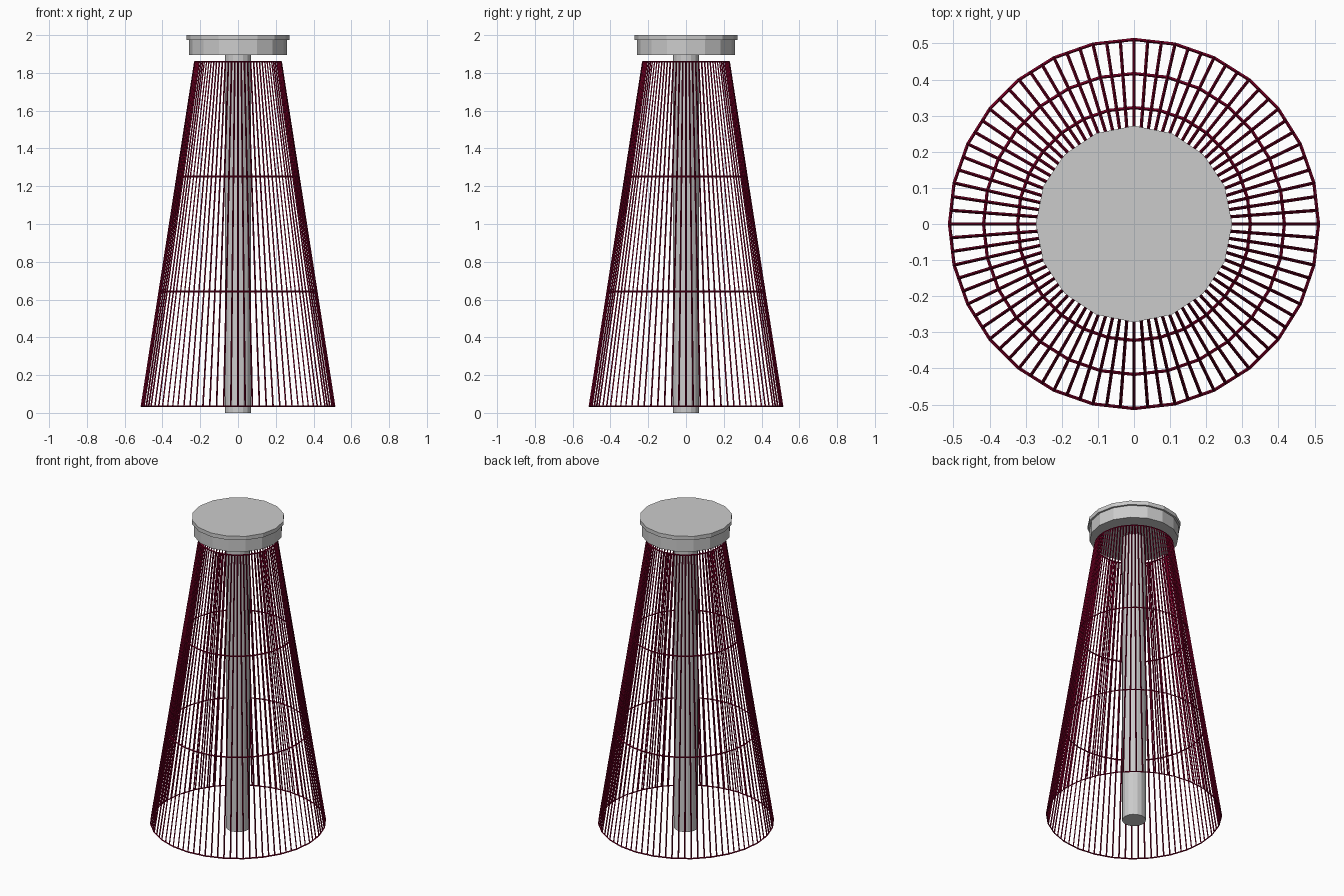
import bpy, bmesh, math

if "Cube" in bpy.data.objects:
    bpy.data.objects.remove(bpy.data.objects["Cube"])


def lathe(name, profile, sides):
    """Closed solid of revolution from (radius, z) pairs, flat n-gon ends."""
    bm = bmesh.new()
    rings = []
    for r, z in profile:
        rings.append([bm.verts.new((r * math.cos(2 * math.pi * i / sides),
                                    r * math.sin(2 * math.pi * i / sides), z))
                      for i in range(sides)])
    for a, b in zip(rings, rings[1:]):
        for i in range(sides):
            j = (i + 1) % sides
            bm.faces.new((a[i], a[j], b[j], b[i]))
    bm.faces.new(rings[0][::-1])
    bm.faces.new(rings[-1])
    mesh = bpy.data.meshes.new(name)
    bm.to_mesh(mesh)
    bm.free()
    ob = bpy.data.objects.new(name, mesh)
    bpy.context.collection.objects.link(ob)
    return ob


# Central pole and stepped cap
lathe("pole", [(0.07, 0), (0.07, 1.9)], 16)
lathe("cap", [(0.26, 1.895), (0.26, 1.975), (0.272, 1.975), (0.272, 2.0)], 16)

# Conical wire cage: 28-sided open cone, each side cut in three both ways
bpy.ops.mesh.primitive_cone_add(vertices=28, radius1=0.511, radius2=0.228,
                                depth=1.825, end_fill_type='NOTHING',
                                location=(0, 0, 0.0345 + 1.825 / 2))
cage = bpy.context.object
cage.name = "wire_cage"
bm = bmesh.new()
bm.from_mesh(cage.data)
bmesh.ops.subdivide_edges(bm, edges=bm.edges[:], cuts=2, use_grid_fill=True)
bm.to_mesh(cage.data)
bm.free()

wire = cage.modifiers.new("wires", 'WIREFRAME')
wire.thickness = 0.009
wire.use_even_offset = True
wire.use_boundary = True

# Dark red wire
red = bpy.data.materials.new("dark_red")
red.diffuse_color = (0.2, 0.0, 0.02, 1)
red.use_nodes = True
red.node_tree.nodes["Principled BSDF"].inputs["Base Color"].default_value = red.diffuse_color
cage.data.materials.append(red)
